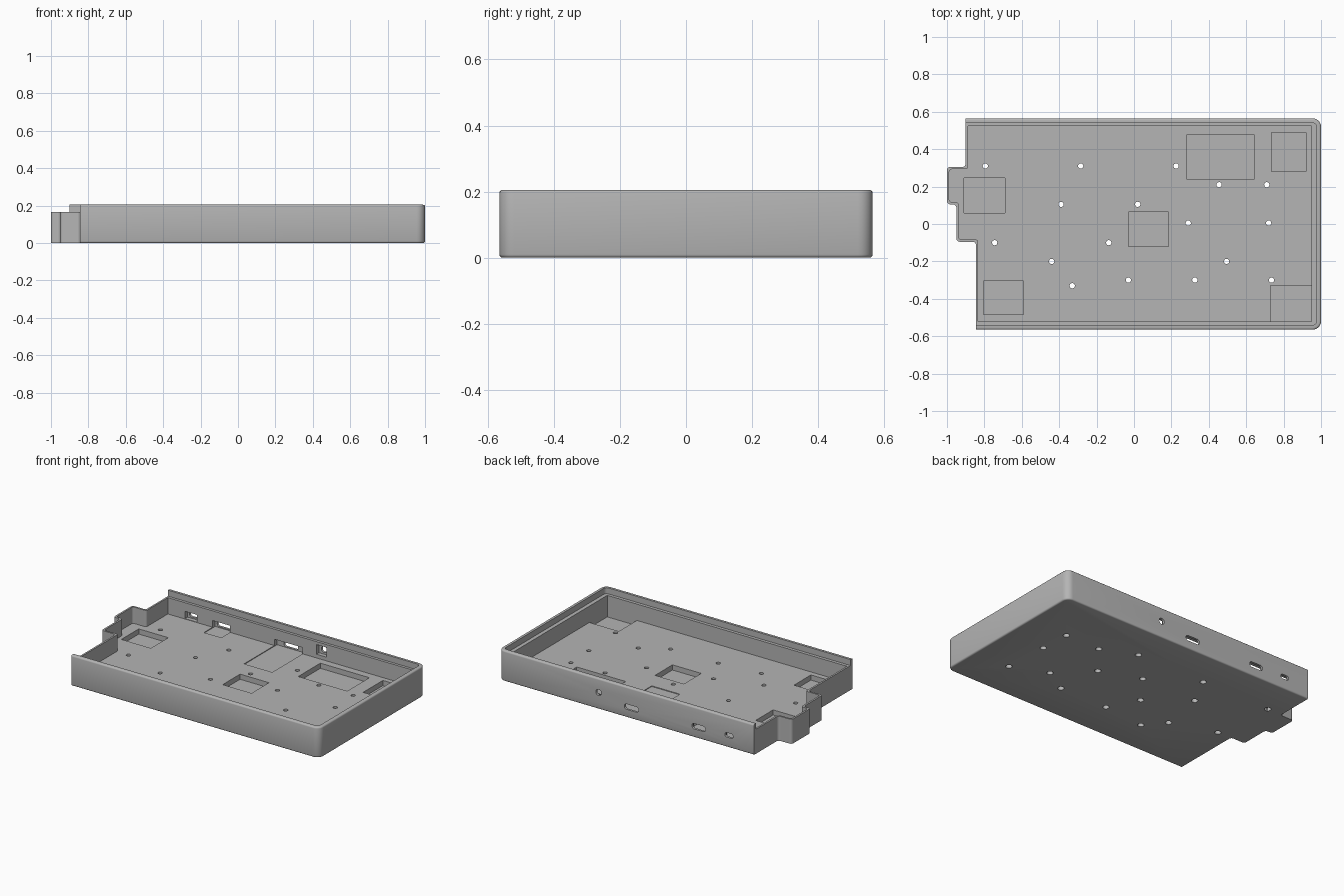
import bpy
import bmesh
from math import sin, cos, pi

cube = bpy.data.objects.get("Cube")
if cube:
    bpy.data.objects.remove(cube, do_unlink=True)

HEIGHT, LEDGE, FLOOR, POCKET = 0.205, 0.165, 0.055, 0.02

grey = bpy.data.materials.new("case grey")
grey.use_nodes = True
grey.diffuse_color = (0.46, 0.46, 0.46, 1)
grey.node_tree.nodes["Principled BSDF"].inputs["Base Color"].default_value = (0.46, 0.46, 0.46, 1)


def rounded(corners, steps=6):
    """Round each right-angled corner (x, y, radius)."""
    out = []
    for i, (x, y, r) in enumerate(corners):
        if r == 0:
            out.append((x, y))
            continue
        dirs = []
        for qx, qy, _ in (corners[i - 1], corners[(i + 1) % len(corners)]):
            d = abs(qx - x) + abs(qy - y)
            dirs.append(((qx - x) / d, (qy - y) / d))
        a, b = dirs
        for k in range(steps + 1):
            s, c = sin(k / steps * pi / 2), cos(k / steps * pi / 2)
            out.append((x + r * (a[0] + b[0] - b[0] * c - a[0] * s),
                        y + r * (a[1] + b[1] - b[1] * c - a[1] * s)))
    return out


def rect(x0, x1, y0, y1, r=0):
    return rounded([(x0, y0, r), (x1, y0, r), (x1, y1, r), (x0, y1, r)])


def circle(x, y, r, n=20):
    return [(x + r * cos(2 * pi * i / n), y + r * sin(2 * pi * i / n)) for i in range(n)]


def prism(name, outline, lo, hi, along_y=False):
    """Extrude an outline along z, or an x-z outline along y."""
    bm = bmesh.new()
    rings = [[bm.verts.new((u, w, v) if along_y else (u, v, w)) for u, v in outline]
             for w in (lo, hi)]
    for ring in rings:
        bm.faces.new(ring)
    n = len(outline)
    for i in range(n):
        j = (i + 1) % n
        bm.faces.new((rings[0][i], rings[0][j], rings[1][j], rings[1][i]))
    bmesh.ops.recalc_face_normals(bm, faces=bm.faces)
    mesh = bpy.data.meshes.new(name)
    bm.to_mesh(mesh)
    bm.free()
    mesh.materials.append(grey)
    obj = bpy.data.objects.new(name, mesh)
    bpy.context.collection.objects.link(obj)
    return obj


def apply(obj, mod):
    bpy.ops.object.select_all(action='DESELECT')
    bpy.context.view_layer.objects.active = obj
    obj.select_set(True)
    bpy.ops.object.modifier_apply(modifier=mod.name)


def combine(outline, lo, hi, along_y=False, operation='DIFFERENCE'):
    """Cut or trim the tray with a temporary prism."""
    cutter = prism("cutter", outline, lo, hi, along_y)
    cutter.hide_render = True
    mod = tray.modifiers.new("cut", 'BOOLEAN')
    mod.operation, mod.solver, mod.object = operation, 'EXACT', cutter
    apply(tray, mod)
    bpy.data.objects.remove(cutter, do_unlink=True)


def stepped(t, right, front, back, r):
    """Plan outline with the stepped side, inset by t."""
    return rounded([(right, front, 0), (right, back, 0), (-0.9 + t, back, 0),
                    (-0.9 + t, 0.305 - t, r), (-1 + t, 0.305 - t, r),
                    (-1 + t, 0.105 + t, r), (-0.95 + t, 0.105 + t, r),
                    (-0.95 + t, -0.095 + t, r), (-0.845 + t, -0.095 + t, r),
                    (-0.845 + t, front, 0)])


# Solid body with softened rims, trimmed to the stepped outline
tray = prism("case_tray", rect(-1.3, 1, -0.565, 0.565, 0.045), 0, HEIGHT)
bevel = tray.modifiers.new("soft edges", 'BEVEL')
bevel.width, bevel.segments = 0.01, 3
bevel.limit_method, bevel.angle_limit = 'ANGLE', 0.8
apply(tray, bevel)
combine(stepped(0, 1.2, -0.7, 0.7, 0.018), -0.1, 0.4, operation='INTERSECT')

# Lid ledge inside the lip, then the main cavity
combine(rect(-1.4, 0.976, -0.541, 0.541, 0.022), LEDGE, 0.4)
combine(stepped(0.012, 0.95, -0.52, 0.523, 0.014), FLOOR, 0.4)

# Pockets sunk in the floor
for x0, x1, y0, y1 in ((0.28, 0.645, 0.24, 0.475), (0.735, 0.92, 0.28, 0.49),
                       (-0.91, -0.69, 0.06, 0.245), (-0.03, 0.185, -0.12, 0.065),
                       (-0.805, -0.59, -0.485, -0.305), (0.73, 0.95, -0.52, -0.33)):
    combine(rect(x0, x1, y0, y1), POCKET, 0.1)

# Screw holes, wider underneath
for x, y in ((-0.795, 0.31), (-0.285, 0.31), (0.225, 0.31), (0.455, 0.21), (0.71, 0.21),
             (-0.39, 0.105), (0.02, 0.105), (0.29, 0.005), (0.72, 0.005),
             (-0.745, -0.1), (-0.135, -0.1), (-0.44, -0.2), (0.495, -0.2),
             (-0.03, -0.3), (0.325, -0.3), (0.735, -0.3), (-0.33, -0.33)):
    combine(circle(x, y, 0.014), -0.1, 0.12)
    combine(circle(x, y, 0.02), -0.1, 0.03)

# Back wall ports: opening, and a wider recess on the inside
for x, z, w, h, rw, z0, z1, reach in (
        (0.255, 0.112, 0.04, 0.04, 0.075, 0.08, 0.145, 0.5),
        (0.01, 0.072, 0.106, 0.036, 0.21, 0.05, 0.097, 0.2),
        (-0.49, 0.075, 0.1, 0.036, 0.13, 0.05, 0.1, 0.43),
        (-0.715, 0.082, 0.06, 0.03, 0.09, 0.058, 0.107, 0.5)):
    combine(rect(x - w / 2, x + w / 2, z - h / 2, z + h / 2, h * 0.45), 0.5, 0.7, True)
    combine(rect(x - rw / 2, x + rw / 2, z0, z1), reach, 0.55, True)

bpy.ops.object.select_all(action='DESELECT')
tray.select_set(True)
bpy.context.view_layer.objects.active = tray
bpy.ops.object.shade_smooth_by_angle(angle=0.6)
